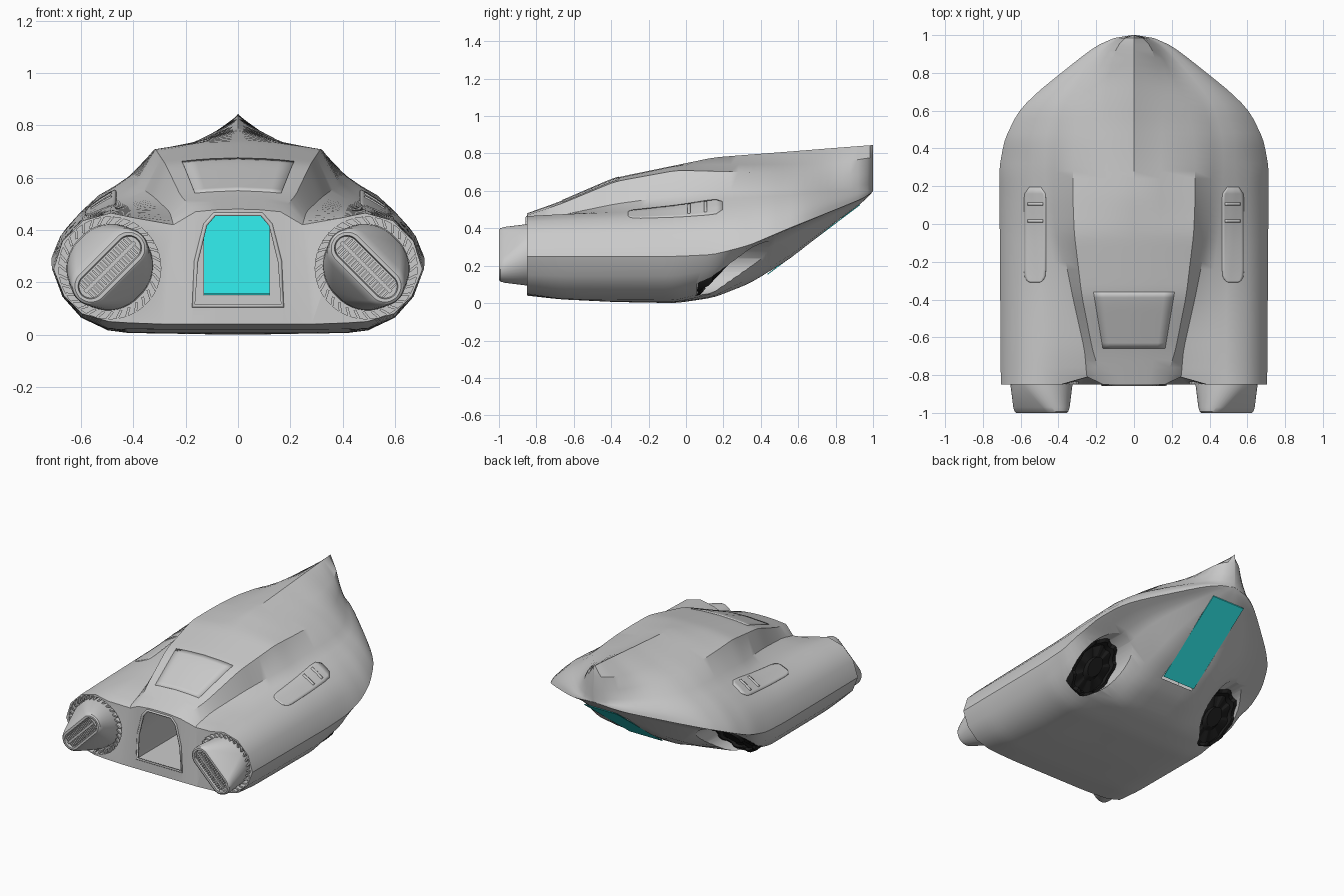
import bpy, bmesh
from math import sin, cos, pi, copysign
from mathutils import Vector
from mathutils.bvhtree import BVHTree

if "Cube" in bpy.data.objects:
    bpy.data.objects.remove(bpy.data.objects["Cube"])


def make(name, verts, faces, mirror=False, color=None, angle=0.6):
    me = bpy.data.meshes.new(name)
    me.from_pydata([tuple(v) for v in verts], [], faces)
    bm = bmesh.new()
    bm.from_mesh(me)
    bmesh.ops.recalc_face_normals(bm, faces=bm.faces)
    bm.to_mesh(me)
    bm.free()
    ob = bpy.data.objects.new(name, me)
    bpy.context.collection.objects.link(ob)
    if mirror:
        ob.modifiers.new("mirror", 'MIRROR')
    if color:
        mat = bpy.data.materials.new(name + "_colour")
        mat.diffuse_color = color
        mat.use_nodes = True
        mat.node_tree.nodes["Principled BSDF"].inputs["Base Color"].default_value = mat.diffuse_color
        me.materials.append(mat)
    smooth(ob, angle)
    return ob


def smooth(ob, angle):
    bpy.ops.object.select_all(action='DESELECT')
    ob.select_set(True)
    bpy.context.view_layer.objects.active = ob
    bpy.ops.object.shade_smooth_by_angle(angle=angle)


def loft(rings, caps=True):
    n = len(rings[0])
    verts = [v for r in rings for v in r]
    faces = [(a * n + i, a * n + (i + 1) % n, a * n + n + (i + 1) % n, a * n + n + i)
             for a in range(len(rings) - 1) for i in range(n)]
    if caps:
        faces += [tuple(range(n)), tuple(range(len(verts) - n, len(verts)))]
    return verts, faces


def lerp(keys, vals, y):
    for a in range(len(keys) - 1):
        if y <= keys[a + 1]:
            t = (y - keys[a]) / (keys[a + 1] - keys[a])
            return vals[a] + (vals[a + 1] - vals[a]) * max(t, 0)
    return vals[-1]


def curve(keys, vals, y):
    w = max(0, min(.04, 1 - y, y + .85))
    return sum(lerp(keys, vals, y + w * k / 4) for k in range(-4, 5)) / 9


# hull section curves along y: plan width, then height and width fraction per column
WK = (-.85, .3, .45, .6, .7, .8, .88, .94, .97, .99, 1)
WV = (.705, .713, .685, .61, .51, .385, .285, .205, .16, .10, .01)
K = (-.85, -.67, -.38, -.05, .15, .34, .55, .8, .97, 1)
TOP_Z = ((.48, .545, .67, .738, .779, .794, .81, .83, .843, .845),
         (.478, .54, .665, .735, .742, .742, .742, .748, .775, .78),
         (.47, .53, .65, .71, .705, .70, .69, .68, .69, .69),
         (.42, .47, .53, .575, .595, .605, .61, .62, .635, .63),
         (.445, .47, .50, .53, .555, .565, .575, .60, .61, .61),
         (.465, .475, .485, .50, .515, .525, .54, .575, .60, .605),
         (.436, .44, .445, .45, .455, .46, .485, .55, .59, .603),
         (.357, .36, .36, .365, .37, .38, .44, .525, .58, .602))
TOP_X = ((0,) * 10,
         (.11, .16, .19, .20, .20, .20, .23, .33, .45, .45),
         (.23, .31, .39, .445, .455, .455, .47, .50, .58, .58),
         (.35, .37, .46, .55, .57, .59, .62, .65, .70, .70),
         (.55, .55, .57, .63, .65, .67, .70, .75, .78, .78),
         (.69, .69, .69, .72, .74, .76, .80, .84, .86, .86),
         (.84, .84, .84, .84, .85, .86, .89, .92, .93, .93),
         (.952, .952, .952, .952, .952, .955, .96, .97, .97, .97))
RIM_Z = (.25, .25, .25, .25, .26, .31, .40, .50, .57, .60)
LOW_X = (0, .12, .25, .40, .59, .70, .845, .945)
LOW_Z = ((.04, .02, .006, .0, .03, .105, .233, .428, .56, .6),
         (.04, .02, .006, .0, .03, .105, .233, .428, .56, .6),
         (.04, .02, .006, .002, .03, .106, .234, .429, .56, .6),
         (.04, .02, .006, .004, .035, .135, .25, .438, .562, .6),
         (.045, .02, .008, .006, .05, .25, .35, .475, .565, .6),
         (.05, .022, .018, .016, .07, .285, .375, .488, .566, .6),
         (.08, .065, .065, .065, .11, .295, .39, .495, .568, .6),
         (.15, .145, .145, .145, .18, .303, .395, .498, .569, .6))


def section(y):
    w = curve(WK, WV, y)
    half = [Vector((w * x, y, curve(K, z, y))) for x, z in zip(LOW_X, LOW_Z)]
    half.append(Vector((w, y, curve(K, RIM_Z, y))))
    half += [Vector((w * curve(K, x, y), y, curve(K, z, y)))
             for x, z in reversed(list(zip(TOP_X, TOP_Z)))]
    if y < -.84:
        half[13].y += .04          # notch between nose and pod
    return half + [Vector((-v.x, v.y, v.z)) for v in half[15:0:-1]]


# hull
stations = [-.85, -.80] + [-.76 + .04 * i for i in range(43)] + [.95, .97, .985, 1]
rings = [section(y) for y in stations]
verts, faces = loft(rings, False)
for base in (0, 32 * (len(rings) - 1)):
    for i in range(8):
        q = [i, i + 1, 15 - i, 16 - i] if i < 7 else [7, 8, 9]
        faces.append(tuple(base + k for k in q))
        faces.append(tuple(base + (32 - k) % 32 for k in q))
hull = make("hull", verts, faces)


def disc(cx, cz, r, y, n=48):
    return [(cx + r * cos(2 * pi * i / n), y, cz + r * sin(2 * pi * i / n)) for i in range(n)]


def cut(ring0, ring1):
    c = make("cutter", *loft([ring0, ring1]))
    c.hide_render = True
    m = hull.modifiers.new("cut", 'BOOLEAN')
    m.operation, m.object, m.solver = 'DIFFERENCE', c, 'EXACT'
    bpy.context.view_layer.objects.active = hull
    bpy.ops.object.modifier_apply(modifier=m.name)
    bpy.data.objects.remove(c)


# openings: engine faces, rear wells, doorway and passage
for s in (-1, 1):
    cut(disc(s * .49, .255, .195, -.95), disc(s * .49, .255, .195, -.81))
    cut(disc(s * .495, .185, .145, .06), disc(s * .495, .185, .145, .6))
half_door = [(.17, .11), (.16, .28), (.125, .42), (.09, .46)]
door = half_door + [(-x, z) for x, z in reversed(half_door)]
cut([(x, -.95, z) for x, z in door], [(x, .28, z) for x, z in door])
passage = [(-.13, .15), (.12, .15), (.12, .455), (-.13, .455)]
cut([(x, .2, z) for x, z in passage], [(x, .98, z) for x, z in passage])
smooth(hull, .62)

# door frame
cu = bpy.data.curves.new("door_frame", 'CURVE')
cu.dimensions, cu.bevel_depth, cu.bevel_resolution = '3D', .009, 1
sp = cu.splines.new('POLY')
sp.points.add(len(door) - 1)
for p, (x, z) in zip(sp.points, door):
    p.co = (x, -.848, z, 1)
sp.use_cyclic_u = True
bpy.context.collection.objects.link(bpy.data.objects.new("door_frame", cu))

# coloured underside panel
make("underside_panel", *loft([[(x, y, z + d) for x, d in ((-.13, 0), (.12, 0), (.12, .006), (-.13, .006))]
                               for y, z in ((.437, .152), (.93, .523))]), color=(.03, .82, .82, 1))


def boxes(name, frames):
    vs, fs = [], []
    for c, a, b, d in frames:
        v, f = loft([[c + d * k + a * i + b * j for i, j in ((-1, -1), (1, -1), (1, 1), (-1, 1))]
                     for k in (-1, 1)])
        fs += [tuple(i + len(vs) for i in q) for q in f]
        vs += v
    return make(name, vs, fs, True)


# engine nozzles: round bases narrowing to slanted slots
centre = Vector((.49, 0, .258))
U, V, Y = Vector((.707, 0, -.707)), Vector((.707, 0, .707)), Vector((0, 1, 0))


def slot(y, hl, hw, n=40):
    pts = []
    for i in range(n):
        a = 2 * pi * (i + .5) / n
        u = hw * cos(a) + copysign(hl - hw, cos(a))
        pts.append(centre + U * u + V * hw * sin(a) + Y * y)
    return pts


make("engine_nozzle", *loft([slot(*r) for r in (
    (-.80, .168, .160), (-.855, .168, .155), (-.97, .175, .088), (-.993, .172, .072),
    (-1, .163, .062), (-1, .152, .048), (-.98, .148, .044))]), mirror=True)
ribs = [(centre + U * (-.126 + .014 * i) - Y * .985, U * .003, V * .038, Y * .01) for i in range(19)]
ribs.append((centre - Y * .988, U * .135, V * .007, Y * .011))
boxes("nozzle_ribs", ribs)

# engine teeth
teeth = []
for i in range(32):
    a = 2 * pi * i / 32
    r, t = Vector((cos(a), 0, sin(a))), Vector((-sin(a), 0, cos(a)))
    d = (r + t * .8).normalized()
    teeth.append((Vector((.49, -.828, .255)) + r * .181, d * .018, d.cross(Y) * .005, Y * .02))
boxes("engine_teeth", teeth)

# dark rear well cores
core = []
for r, depth in ((.144, 0), (.144, .03), (.125, .03), (.12, .06), (.06, .06), (.05, .03), (.002, .03)):
    core.append([(x, .1 + (z - .04) * .95 - depth - (.02 * (i // 2 % 2) if r > .1 else 0)
                  if depth > 0 else .062, z) for i, (x, _, z) in enumerate(disc(.495, .185, r, 0, 36))])
make("rear_well_core", *loft(core), mirror=True, color=(.012, .012, .012, 1), angle=.4)

# plates draped on the hull
tree = BVHTree.FromObject(hull, bpy.context.evaluated_depsgraph_get())


def drape(name, cx, rows, lift, mirror=False, n=8):
    vs = []
    for y, w in rows:
        for i in range(n + 1):
            x = cx + w * (2 * i / n - 1)
            vs.append(tree.ray_cast(Vector((x, y, 2)), Vector((0, 0, -1)))[0] + Vector((0, 0, lift)))
    fs = [(a * (n + 1) + i, a * (n + 1) + i + 1, (a + 1) * (n + 1) + i + 1, (a + 1) * (n + 1) + i)
          for a in range(len(rows) - 1) for i in range(n)]
    ob = make(name, vs, fs, mirror)
    m = ob.modifiers.new("thickness", 'SOLIDIFY')
    m.thickness, m.offset = lift + .004, -1
    return ob


drape("windscreen", 0, [(-.66 + .03 * i, .165 + .005 * i) for i in range(11)], .003)
vent = [(-.31, .025), (-.30, .042), (-.28, .054)] + [(-.24 + .05 * i, .058) for i in range(8)] + [(.16, .055), (.195, .03)]
drape("pod_vent", .525, vent, .004, True)
for y in (.015, .105):
    drape("vent_bar", .525, [(y - .008, .04), (y + .008, .04)], .010, True)
